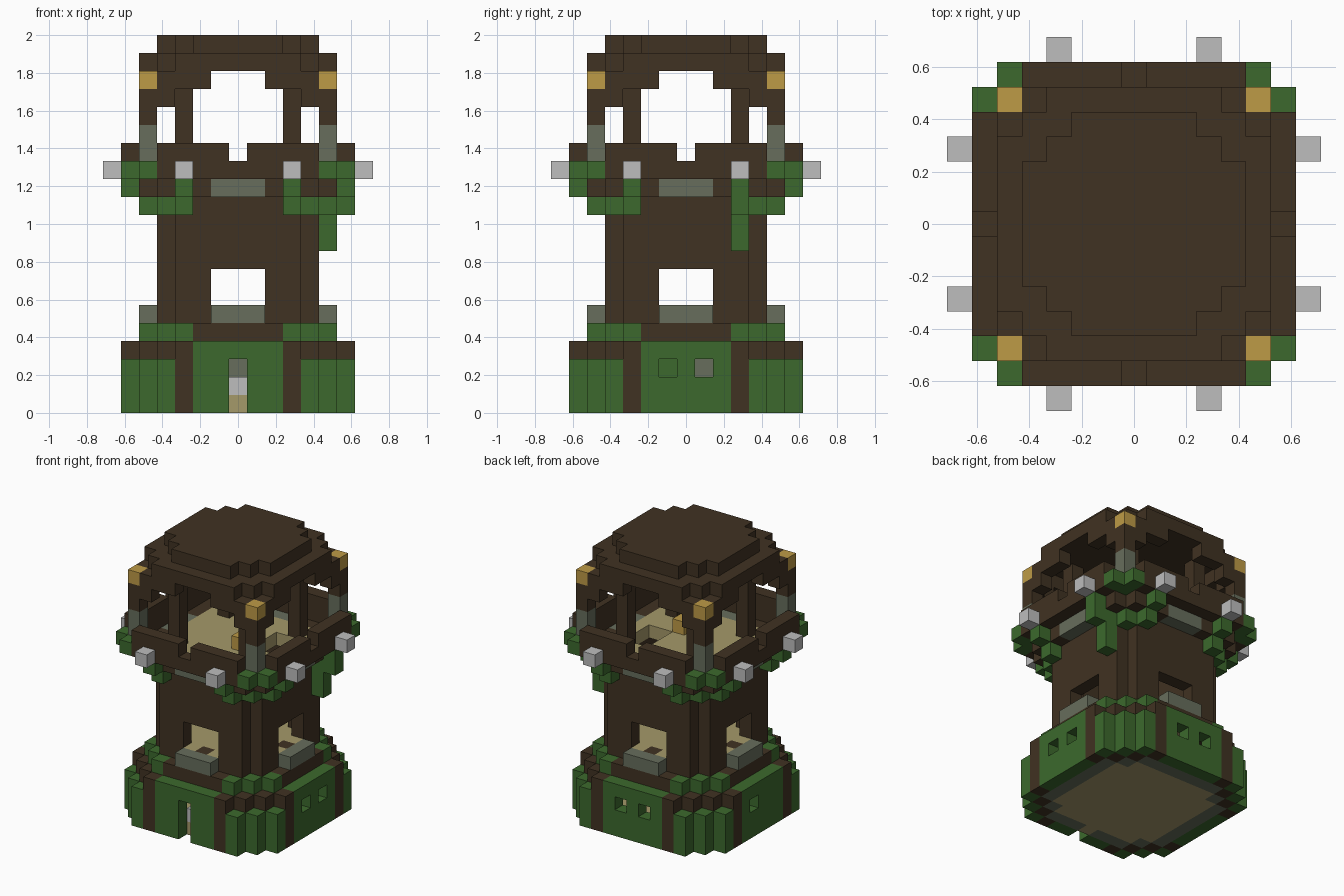
import bpy, bmesh
from mathutils import Vector

if "Cube" in bpy.data.objects:
    bpy.data.objects.remove(bpy.data.objects["Cube"], do_unlink=True)

U = 2 / 21  # edge length of one block


def material(name, rgb):
    m = bpy.data.materials.new(name)
    m.use_nodes = True
    m.diffuse_color = (*rgb, 1)
    m.node_tree.nodes["Principled BSDF"].inputs["Base Color"].default_value = (*rgb, 1)
    return m


BROWN = material("dark timber", (0.051, 0.032, 0.016))
GREEN = material("leaf green", (0.045, 0.141, 0.026))
STONE = material("mossy stone", (0.135, 0.155, 0.107))
PALE = material("pale grey", (0.51, 0.51, 0.51))
GOLD = material("lantern gold", (0.515, 0.328, 0.061))
TAN = material("plank tan", (0.376, 0.319, 0.144))


def sym(*cells):
    """Repeat plan cells on all four sides, mirrored."""
    out = set()
    for i, j in cells:
        for a, b in ((i, j), (j, i)):
            out |= {(a, b), (-a, b), (a, -b), (-a, -b)}
    return out


def side(lo, hi, d):
    """Straight run of cells from lo to hi, at distance d, on all sides."""
    return sym(*[(i, d) for i in range(lo, hi + 1)])


def plate(half, cut):
    """Filled square with stepped corners."""
    r = range(-half, half + 1)
    return {(i, j) for i in r for j in r if abs(i) + abs(j) <= cut}


def rise(plan, z0, z1):
    return {(i, j, k) for i, j in plan for k in range(z0, z1 + 1)}


def part(name, mat, cells):
    """Join block cells into one mesh, leaving out the inner faces."""
    bm = bmesh.new()
    verts = {}

    def vert(p):
        key = tuple(round(2 * c) for c in p)
        if key not in verts:
            verts[key] = bm.verts.new(p * U)
        return verts[key]

    for i, j, k in sorted(cells):
        centre = Vector((i, j, k + 0.5))
        for axis in range(3):
            for s in (-1, 1):
                n = Vector((0, 0, 0))
                n[axis] = s
                if (i + int(n.x), j + int(n.y), k + int(n.z)) in cells:
                    continue
                u = Vector((0, 0, 0))
                u[(axis + 1) % 3] = 0.5
                v = n.cross(u)
                mid = centre + n / 2
                bm.faces.new([vert(mid + q) for q in (-u - v, u - v, u + v, v - u)])
    bmesh.ops.dissolve_limit(bm, angle_limit=0.01, verts=bm.verts[:], edges=bm.edges[:])
    me = bpy.data.meshes.new(name)
    bm.to_mesh(me)
    bm.free()
    me.materials.append(mat)
    ob = bpy.data.objects.new(name, me)
    bpy.context.collection.objects.link(ob)
    return ob


# Base: hedge walls with doorway and peep holes, timber frame, floor
door = {(0, -6, k) for k in range(3)}
holes = {(6, -1, 2), (6, 1, 2), (-6, 1, 2), (-1, 6, 2), (1, 6, 2)}
part("base_walls", GREEN, rise(side(0, 2, 6), 0, 3) - door - holes)
part("base_frame", BROWN, rise(sym((3, 6), (4, 5)), 0, 3))
part("base_corner_hedges", GREEN, rise(sym((4, 6), (5, 5)), 0, 2))
planks = plate(4, 7) | {(0, -5)}
part("ground_floor", TAN, rise(planks, 0, 0))
part("ground_floor_border", STONE, rise(plate(5, 8) - planks, 0, 0))
part("inner_pillar", STONE, rise({(0, 1)}, 1, 3))
part("door_block", PALE, {(0, -5, 1)})

# Step between base and tower
part("base_ledge", BROWN, rise(side(0, 2, 5), 4, 4))
part("ledge_hedges", GREEN, rise(sym((3, 5), (4, 4)), 4, 4))

# Tower shaft with a window in each side
windows = rise(side(0, 1, 4), 6, 7)
sills = rise(side(1, 1, 4), 5, 5)
part("tower_walls", BROWN, rise(side(0, 3, 4) | sym((3, 3)), 5, 11) - windows - sills)
part("tower_floor", TAN, rise(plate(3, 5), 5, 5) | sills)
part("window_sills", STONE, rise(side(0, 1, 5), 5, 5))

# Gallery floor with stair opening, and its trims
stair = {(i, j) for i in (2, 3) for j in (0, 1, 2)}
part("gallery_floor", TAN, rise(plate(4, 8) - stair, 12, 12))
part("gallery_edge", BROWN, rise(side(2, 4, 5), 12, 12))
part("gallery_trim", STONE, rise(side(0, 1, 5), 12, 12))
part("parapet", BROWN, rise(side(0, 4, 6), 13, 13) | rise(side(1, 4, 6), 14, 14))
part("gallery_lamp", GOLD, {(1, -1, 13)})
part("parapet_blocks", PALE, rise(sym((3, 7)), 13, 13))

# Leaves around and under the gallery
part("corner_leaves", GREEN, rise(sym((5, 6), (5, 5)), 13, 13))
part("under_leaves", GREEN,
     rise(sym((3, 6)), 12, 12) | rise(sym((3, 5), (4, 4)), 11, 11))
part("hanging_vine", GREEN, rise({(5, 3)}, 9, 10) | {(6, 3, 11)})

# Posts, lanterns and stepped roof
part("post_feet", STONE, rise(sym((5, 5)), 14, 15))
part("corner_posts", BROWN, rise(sym((5, 5)), 16, 17))
part("inner_posts", BROWN, rise(sym((3, 3)), 13, 18))
part("corner_lanterns", GOLD, rise(sym((5, 5)), 18, 18))
part("roof_brackets", BROWN, rise(sym((4, 5)), 17, 17) | rise(side(2, 4, 5), 18, 18))
part("roof_lower", BROWN, rise(plate(5, 8), 19, 19))
part("roof_top", BROWN, rise(plate(4, 6), 20, 20))
